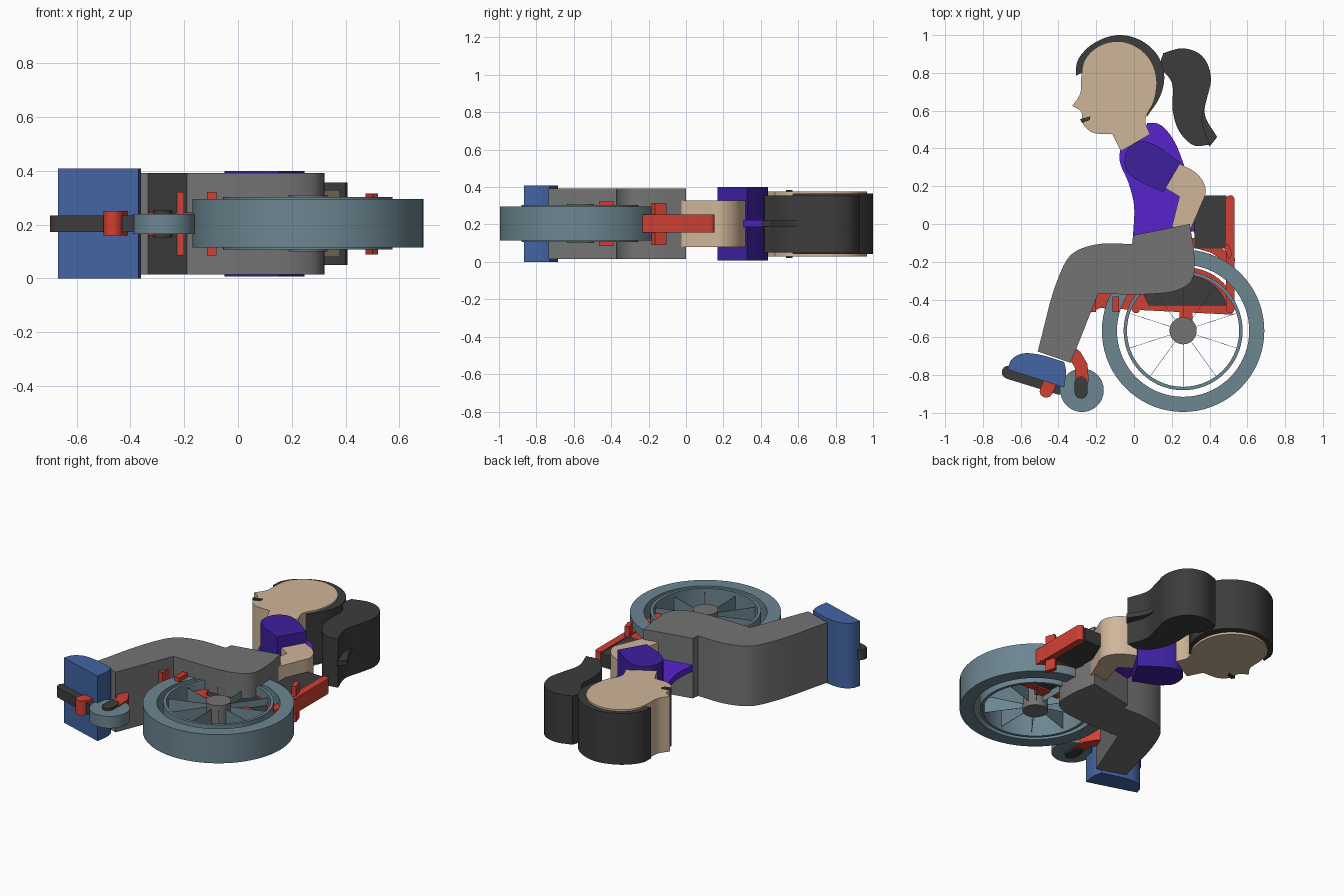
import bpy, bmesh, math
from mathutils import Vector

cube = bpy.data.objects.get("Cube")
if cube:
    bpy.data.objects.remove(cube, do_unlink=True)

parts = []


def material(name, hex_code):
    """Flat material from an sRGB hex string."""
    rgb = [int(hex_code[i:i + 2], 16) / 255 for i in (0, 2, 4)]
    linear = [c / 12.92 if c < 0.04 else ((c + 0.055) / 1.055) ** 2.4 for c in rgb]
    mat = bpy.data.materials.new(name)
    mat.use_nodes = True
    mat.diffuse_color = (*linear, 1)
    mat.node_tree.nodes["Principled BSDF"].inputs["Base Color"].default_value = (*linear, 1)
    return mat


steel = material("steel blue", "6C8691")
grey = material("trouser grey", "747474")
skin = material("skin", "CFB699")
violet = material("violet", "5723CF")
indigo = material("dark violet", "3D209F")
red = material("frame red", "D04033")
blue = material("shoe blue", "4365A3")
dark = material("charcoal", "3C3C3C")


def finish(name, bm, mat):
    bmesh.ops.recalc_face_normals(bm, faces=bm.faces)
    mesh = bpy.data.meshes.new(name)
    bm.to_mesh(mesh)
    bm.free()
    mesh.materials.append(mat)
    obj = bpy.data.objects.new(name, mesh)
    bpy.context.collection.objects.link(obj)
    parts.append(obj)
    return obj


def slab(name, outline, low, high, mat):
    """Extrude a closed outline straight up between two heights."""
    bm = bmesh.new()
    face = bm.faces.new([bm.verts.new((p[0], p[1], low)) for p in outline])
    top = bmesh.ops.extrude_face_region(bm, geom=[face])["geom"]
    verts = [v for v in top if isinstance(v, bmesh.types.BMVert)]
    bmesh.ops.translate(bm, verts=verts, vec=(0, 0, high - low))
    return finish(name, bm, mat)


def rounded(points, corner=55, steps=5):
    """Smooth a closed outline, keeping sharply turning points as corners."""
    pts = [Vector(p) for p in points]
    n = len(pts)
    sides = [(pts[(i + 1) % n] - pts[i]).normalized() for i in range(n)]
    sharp = [sides[i - 1].angle(sides[i]) > math.radians(corner) for i in range(n)]
    result = []
    for i in range(n):
        j = (i + 1) % n
        a, b = pts[i], pts[j]
        length = (b - a).length
        start = sides[i] if sharp[i] else (sides[i - 1] + sides[i]).normalized()
        end = sides[i] if sharp[j] else (sides[i] + sides[j]).normalized()
        for k in range(steps):
            t = k / steps
            h = t * t * (3 - 2 * t)
            result.append(a * (1 - h) + b * h + start * length * t * (1 - t) ** 2
                          - end * length * t * t * (1 - t))
    return result


def arc(x, y, rx, ry, first, last, steps):
    angles = [math.radians(first + (last - first) * i / steps) for i in range(steps + 1)]
    return [Vector((x + rx * math.cos(a), y + ry * math.sin(a))) for a in angles]


def band(name, path, width, low, high, mat):
    """Strip of constant width with round ends along an open path."""
    pts = [Vector(p) for p in path]
    left, right = [], []
    for i, p in enumerate(pts):
        d = (pts[min(i + 1, len(pts) - 1)] - pts[max(i - 1, 0)]).normalized()
        side = Vector((-d.y, d.x)) * width / 2
        left.append(p + side)
        right.append(p - side)

    def cap(p, d):
        turn = math.degrees(math.atan2(d.y, d.x))
        return arc(*p, width / 2, width / 2, turn + 60, turn - 60, 4)
    outline = left + cap(pts[-1], pts[-1] - pts[-2]) + right[::-1] + cap(pts[0], pts[0] - pts[1])
    return slab(name, outline, low, high, mat)


def box(name, x0, x1, y0, y1, low, high, mat):
    return slab(name, [(x0, y0), (x1, y0), (x1, y1), (x0, y1)], low, high, mat)


def disc(name, x, y, radius, low, high, mat):
    return slab(name, arc(x, y, radius, radius, 0, 360, 48)[:-1], low, high, mat)


def ring(name, x, y, outer, inner, low, high, mat, steps=72):
    """Flat-sided hoop."""
    bm = bmesh.new()
    section = [(outer, low), (outer, high), (inner, high), (inner, low)]
    loops = []
    for i in range(steps):
        a = math.tau * i / steps
        loops.append([bm.verts.new((x + r * math.cos(a), y + r * math.sin(a), z)) for r, z in section])
    for i in range(steps):
        a, b = loops[i], loops[(i + 1) % steps]
        for k in range(4):
            m = (k + 1) % 4
            bm.faces.new((a[k], a[m], b[m], b[k]))
    return finish(name, bm, mat)


# Big wheel: tyre, hand rim, hub and thin radial spokes
WX, WY = 0.26, -0.565
ring("tyre", WX, WY, 0.43, 0.35, 0.115, 0.295, steel)
ring("hand_rim", WX, WY, 0.315, 0.297, 0.107, 0.303, steel)
disc("hub", WX, WY, 0.072, 0.1, 0.31, grey)
for i in range(10):
    a = math.tau * (i + 0.5) / 10
    d = Vector((math.cos(a), math.sin(a)))
    n = Vector((-d.y, d.x)) * 0.001
    c = Vector((WX, WY))
    inner, outer = c + d * 0.06, c + d * 0.3
    slab("spoke", [inner - n, outer - n, outer + n, inner + n], 0.13, 0.28, steel)

# Caster wheel with its fork
disc("caster_wheel", -0.275, -0.88, 0.115, 0.165, 0.24, steel)
band("caster_fork", [(-0.28, -0.84), (-0.28, -0.89)], 0.07, 0.152, 0.255, dark)
band("caster_arm", [(-0.35, -0.67), (-0.31, -0.7), (-0.28, -0.75), (-0.275, -0.83)],
     0.07, 0.16, 0.248, red)

# Frame: seat rail, back post, arm rest, side guard, cross bars
slab("seat_rail", [(-0.2, -0.36), (0.05, -0.37), (0.08, -0.43), (0.53, -0.43),
                   (0.52, -0.48), (-0.18, -0.445), (-0.25, -0.48)], 0.165, 0.245, red)
band("back_post", [(0.51, -0.45), (0.51, 0.13)], 0.045, 0.157, 0.253, red)
band("arm_rest", [(0.2, -0.09), (0.32, -0.1), (0.42, -0.13), (0.51, -0.19)], 0.05, 0.165, 0.245, red)
band("side_guard_frame", arc(0.26, -0.45, 0.25, 0.2, 0, 180, 24), 0.045, 0.165, 0.245, red)
slab("side_guard", arc(0.26, -0.44, 0.23, 0.18, 0, 180, 24), 0.175, 0.235, dark)
box("axle_support", 0.24, 0.31, -0.56, -0.45, 0.165, 0.245, red)
slab("backrest", rounded([(0.32, -0.13), (0.33, 0.1), (0.36, 0.15), (0.49, 0.15), (0.49, -0.13)]),
     0.163, 0.247, dark)
for x in (-0.235, -0.115):
    box("cross_bar", x, x + 0.035, -0.465, -0.385, 0.085, 0.322, red)
slab("rear_cross_bar", [(0.475, -0.12), (0.5, -0.105), (0.52, -0.165), (0.5, -0.185)],
     0.09, 0.315, red)

# Footrest
band("footrest", [(-0.665, -0.785), (-0.39, -0.87)], 0.07, 0.172, 0.235, dark)
band("footrest_peg", [(-0.44, -0.83), (-0.465, -0.885)], 0.07, 0.16, 0.25, red)

# Legs and shoe
slab("trousers", rounded([(-0.005, -0.06), (0.295, 0), (0.32, -0.18), (0.305, -0.3), (0.23, -0.35),
                          (0.1, -0.37), (-0.19, -0.37), (-0.335, -0.735), (-0.51, -0.675),
                          (-0.395, -0.27), (-0.33, -0.16), (-0.21, -0.11), (-0.01, -0.105)]),
     0.015, 0.392, grey)
slab("shoe", rounded([(-0.67, -0.77), (-0.65, -0.72), (-0.6, -0.688), (-0.52, -0.688),
                      (-0.37, -0.73), (-0.36, -0.78), (-0.37, -0.865)]), 0, 0.408, blue)

# Torso, sleeve and arm
slab("torso", rounded([(-0.005, -0.06), (0, 0.1), (-0.03, 0.22), (-0.075, 0.33), (-0.075, 0.39),
                       (0.04, 0.46), (0.07, 0.535), (0.13, 0.53), (0.2, 0.46), (0.265, 0.31),
                       (0.3, 0.18), (0.335, 0.03), (0.32, -0.04)]), 0.187, 0.225, violet)
slab("sleeve", rounded([(-0.05, 0.33), (-0.03, 0.4), (0.03, 0.437), (0.085, 0.43),
                        (0.247, 0.325), (0.155, 0.168), (-0.035, 0.275)]), 0.008, 0.4, indigo)
slab("arm", rounded([(0.24, 0.32), (0.34, 0.26), (0.38, 0.18), (0.35, 0.09), (0.3, -0.025),
                     (0.2, -0.015), (0.24, 0.145), (0.15, 0.2)]), 0.08, 0.328, skin)

# Head, mouth and hair
slab("head", rounded([(-0.07, 0.385), (-0.115, 0.475), (-0.22, 0.485), (-0.27, 0.53), (-0.28, 0.595),
                      (-0.327, 0.625), (-0.285, 0.69), (-0.28, 0.765), (-0.26, 0.87), (-0.18, 0.945),
                      (-0.08, 0.967), (0.01, 0.94), (0.085, 0.87), (0.12, 0.765), (0.105, 0.65),
                      (0.06, 0.55), (0.085, 0.475)]), 0.03, 0.376, skin)
slab("mouth", rounded([(-0.285, 0.555), (-0.23, 0.57), (-0.235, 0.55), (-0.275, 0.535)]),
     0.022, 0.384, dark)
slab("hair", rounded([(-0.27, 0.8), (-0.308, 0.785), (-0.3, 0.86), (-0.23, 0.945), (-0.09, 1),
                      (0.03, 0.975), (0.12, 0.9), (0.16, 0.79), (0.14, 0.68), (0.07, 0.57),
                      (0, 0.7)]), 0.043, 0.365, dark)
slab("ponytail", rounded([(0.14, 0.84), (0.155, 0.905), (0.26, 0.93), (0.36, 0.89), (0.407, 0.78),
                          (0.385, 0.66), (0.36, 0.55), (0.4, 0.42), (0.32, 0.415), (0.24, 0.49),
                          (0.205, 0.6), (0.2, 0.75)]), 0.05, 0.356, dark)
slab("ponytail_strand", rounded([(0.385, 0.68), (0.375, 0.58), (0.44, 0.46), (0.4, 0.41),
                                 (0.34, 0.54)]), 0.19, 0.22, dark)

# Smooth curved sides, crisp rims
bpy.ops.object.select_all(action='DESELECT')
for obj in parts:
    obj.select_set(True)
bpy.context.view_layer.objects.active = parts[0]
bpy.ops.object.shade_smooth_by_angle(angle=math.radians(35))
